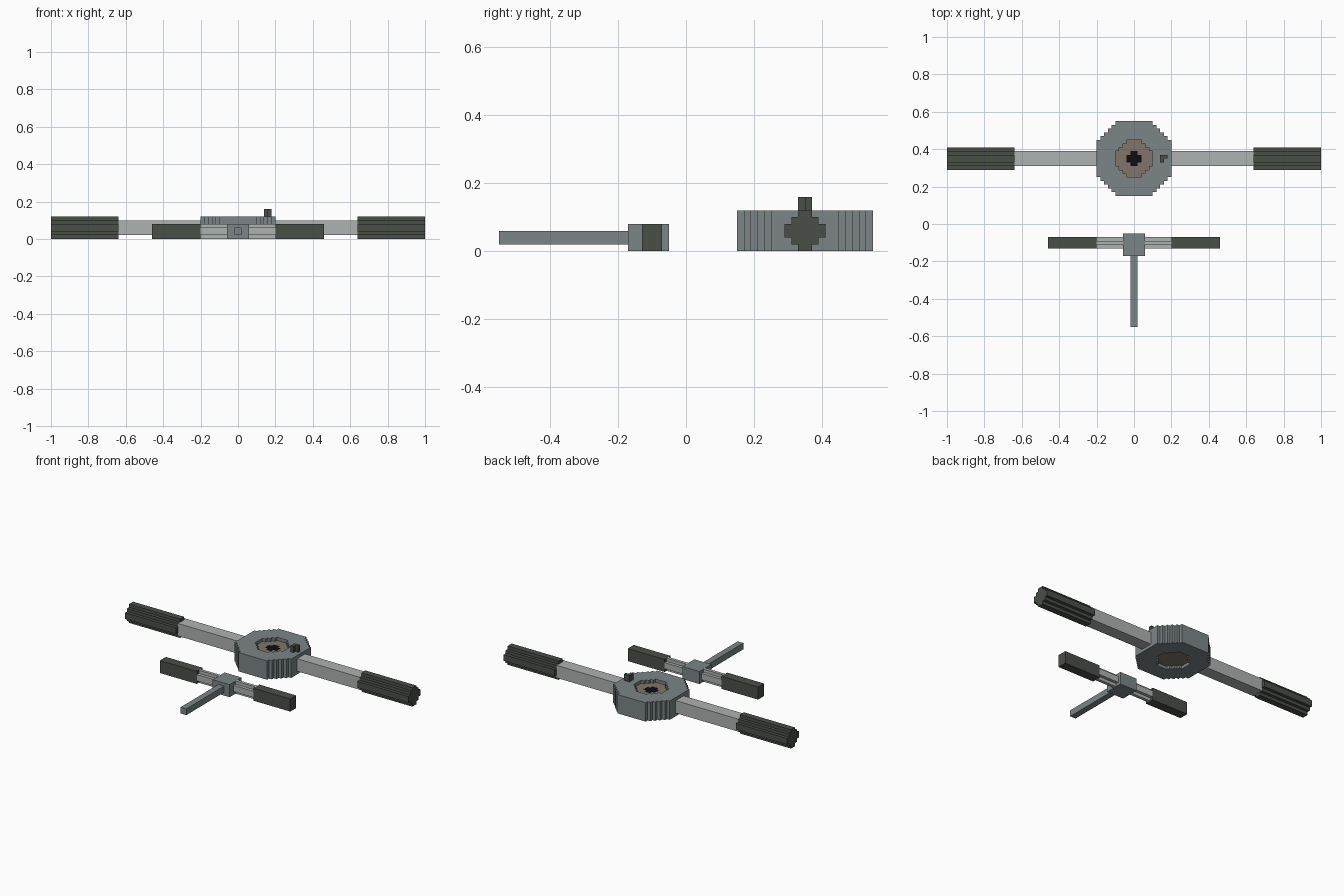
import bpy, bmesh, math
from mathutils import Matrix

if "Cube" in bpy.data.objects:
    bpy.data.objects.remove(bpy.data.objects["Cube"])

STEP = 0.02  # size of one stair step in the blocky outlines


def material(name, rgb):
    m = bpy.data.materials.new(name)
    m.diffuse_color = (*rgb, 1)
    m.use_nodes = True
    m.node_tree.nodes["Principled BSDF"].inputs["Base Color"].default_value = m.diffuse_color
    return m


steel = material("blue_grey_steel", (0.20, 0.235, 0.245))
bright = material("light_grey_metal", (0.42, 0.445, 0.44))
grip = material("dark_grip", (0.068, 0.077, 0.065))
bronze = material("brown_die", (0.22, 0.178, 0.144))
black = material("black_hole", (0.004, 0.004, 0.005))


def add_object(name, mesh, mat):
    mesh.name = name
    mesh.materials.clear()
    mesh.materials.append(mat)
    ob = bpy.data.objects.new(name, mesh)
    bpy.context.collection.objects.link(ob)
    return ob


def box(name, lo, hi, mat):
    bm = bmesh.new()
    bmesh.ops.create_cube(bm, size=1)
    for v in bm.verts:
        v.co = [(a + b) / 2 + c * (b - a) for a, b, c in zip(lo, hi, v.co)]
    mesh = bpy.data.meshes.new(name)
    bm.to_mesh(mesh)
    bm.free()
    return add_object(name, mesh, mat)


def stair_outline(rx, ry, fx):
    """Octagon-like outline with stepped corners; fx is the half flat on top."""
    n = round((rx - fx) / STEP)
    q = [(rx, ry - n * STEP)]
    for i in range(n):
        x, y = q[-1]
        q += [(x - STEP, y), (x - STEP, y + STEP)]
    q.append((fx, ry)) if q[-1] != (fx, ry) and n == 0 else None
    return (q + [(-x, y) for x, y in reversed(q)]
            + [(-x, -y) for x, y in q] + [(x, -y) for x, y in reversed(q)])


def prism(name, outlines, start, end, mat, axis='Z', centre=(0, 0, 0)):
    """Extrude outlines (a second one makes a hole) from start to end on an axis."""
    cu = bpy.data.curves.new(name, 'CURVE')
    cu.dimensions = '2D'
    cu.fill_mode = 'BOTH'
    cu.extrude = abs(end - start) / 2
    for pts in outlines:
        sp = cu.splines.new('POLY')
        sp.points.add(len(pts) - 1)
        for p, (x, y) in zip(sp.points, pts):
            p.co = (x, y, 0, 1)
        sp.use_cyclic_u = True
    tmp = bpy.data.objects.new(name + "_profile", cu)
    bpy.context.collection.objects.link(tmp)
    deps = bpy.context.evaluated_depsgraph_get()
    mesh = bpy.data.meshes.new_from_object(tmp.evaluated_get(deps))
    bpy.data.objects.remove(tmp)
    mid = (start + end) / 2
    if axis == 'X':
        place = Matrix.Translation((mid, centre[1], centre[2])) @ Matrix.Rotation(math.pi / 2, 4, 'Y')
    else:
        place = Matrix.Translation((centre[0], centre[1], mid))
    bm = bmesh.new()
    bm.from_mesh(mesh)
    bmesh.ops.remove_doubles(bm, verts=bm.verts, dist=1e-4)
    bmesh.ops.transform(bm, matrix=place, verts=bm.verts)
    bmesh.ops.recalc_face_normals(bm, faces=bm.faces)
    for f in bm.faces:
        f.smooth = False
    bm.to_mesh(mesh)
    bm.free()
    return add_object(name, mesh, mat)


# Die holder: stepped ring with a recessed die and a dark threaded hole
C = (0, 0.35, 0.06)
die_edge = stair_outline(0.10, 0.10, 0.04)
prism("die_holder_ring", [stair_outline(0.20, 0.20, 0.10), die_edge], 0, 0.12, steel, centre=C)
prism("die", [die_edge], 0.02, 0.10, bronze, centre=C)
prism("die_hole", [stair_outline(0.04, 0.04, 0.02)], 0.096, 0.101, black, centre=C)

# Set screw: small L-shaped knob on the ring
box("set_screw_back", (0.14, 0.35, 0.12), (0.18, 0.37, 0.16), grip)
box("set_screw_front", (0.14, 0.33, 0.12), (0.16, 0.35, 0.16), grip)

# Tap wrench: central block and the tap pointing forward
W = (0, -0.10, 0.04)
box("tap_block", (-0.06, -0.17, 0), (0.06, -0.05, 0.08), steel)
box("tap_shaft", (-0.02, -0.55, 0.02), (0.02, -0.17, 0.06), steel)

# Handles on both sides of each tool
for side, s in (("left", -1), ("right", 1)):
    a, b = sorted((s * 0.19, s * 0.64))
    box("die_handle_bar_" + side, (a, 0.31, 0.02), (b, 0.39, 0.10), bright)
    prism("die_handle_grip_" + side, [stair_outline(0.06, 0.06, 0.02)],
          s * 0.64, s * 1.0, grip, 'X', C)
    prism("tap_handle_bar_" + side, [stair_outline(0.04, 0.03, 0.02)],
          s * 0.06, s * 0.20, bright, 'X', W)
    a, b = sorted((s * 0.20, s * 0.46))
    box("tap_handle_grip_" + side, (a, -0.13, 0), (b, -0.07, 0.08), grip)
